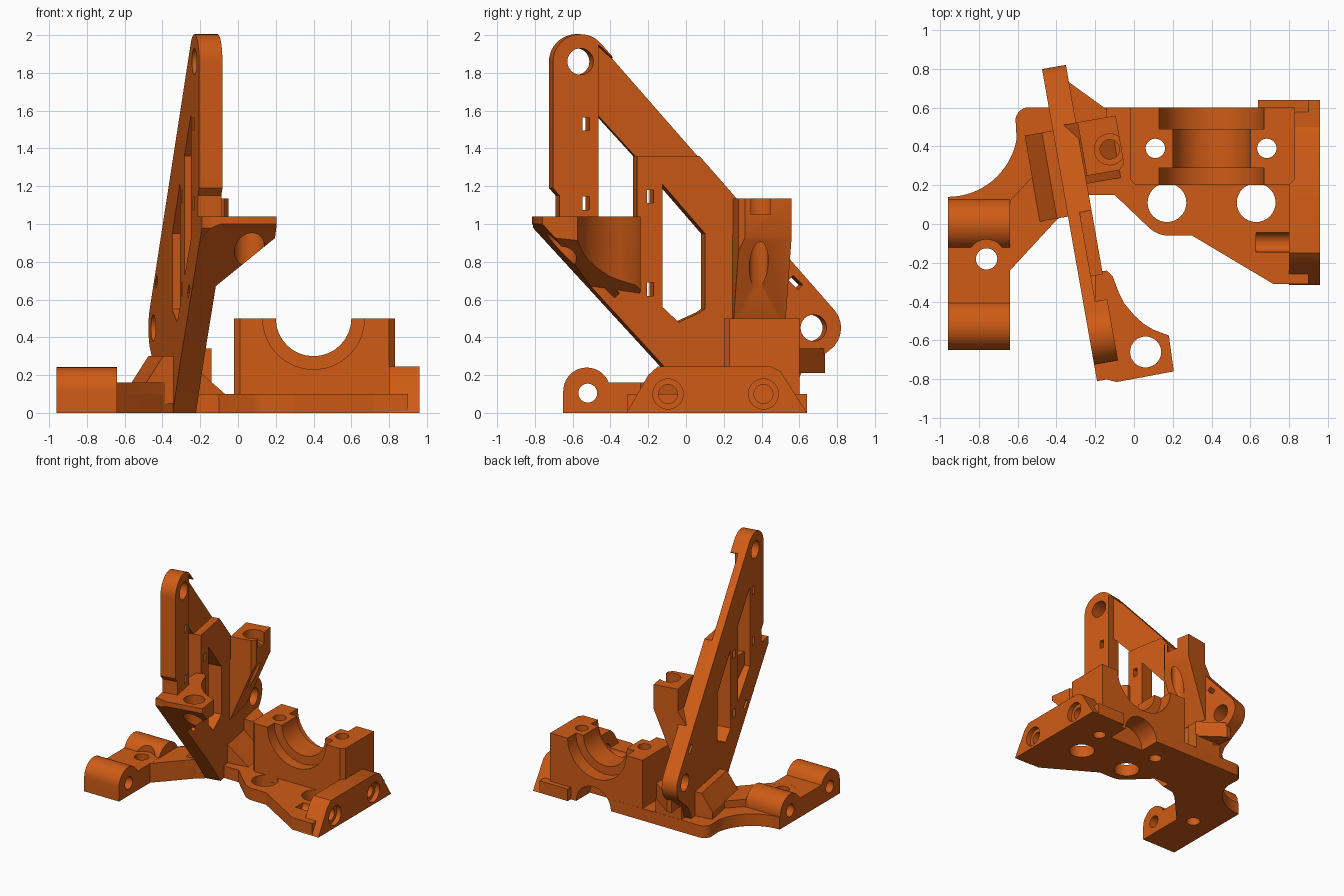
import bpy, bmesh, math
from mathutils import Matrix

if "Cube" in bpy.data.objects:
    bpy.data.objects.remove(bpy.data.objects["Cube"])

orange = bpy.data.materials.new("orange plastic")
orange.diffuse_color = (0.62, 0.105, 0.008, 1)
orange.use_nodes = True
orange.node_tree.nodes["Principled BSDF"].inputs["Base Color"].default_value = orange.diffuse_color
WORLD = Matrix.Identity(4)
# the upright arm is a vertical slab turned ten degrees
ARM = Matrix.Translation((-0.27, 0, 0)) @ Matrix.Rotation(math.radians(10), 4, 'Z')


def arc(cx, cy, r, a0, a1, n=16):
    return [(cx + r * math.cos(math.radians(a0 + (a1 - a0) * i / n)),
             cy + r * math.sin(math.radians(a0 + (a1 - a0) * i / n))) for i in range(n + 1)]


def prism(name, pts, lo, hi, axis='z', frame=WORLD):
    """Extrude a 2D outline along an axis."""
    place = {'z': lambda a, b, h: (a, b, h),
             'x': lambda a, b, h: (h, a, b),
             'y': lambda a, b, h: (a, h, b)}[axis]
    bm = bmesh.new()
    rings = [[bm.verts.new(place(a, b, h)) for a, b in pts] for h in (lo, hi)]
    bm.faces.new(rings[0])
    bm.faces.new(rings[1])
    n = len(pts)
    for i in range(n):
        j = (i + 1) % n
        bm.faces.new((rings[0][i], rings[0][j], rings[1][j], rings[1][i]))
    bmesh.ops.recalc_face_normals(bm, faces=bm.faces)
    bm.transform(frame)
    me = bpy.data.meshes.new(name)
    bm.to_mesh(me)
    bm.free()
    me.materials.append(orange)
    ob = bpy.data.objects.new(name, me)
    bpy.context.collection.objects.link(ob)
    return ob


def hole(a, b, r, lo, hi, axis='z', frame=WORLD):
    return prism("hole_cutter", arc(a, b, r, 0, 360 - 360 / 32, 31), lo, hi, axis, frame)


def cut(parts, cutters):
    """Subtract the cutters from every part, then remove them."""
    for ob in parts:
        bpy.context.view_layer.objects.active = ob
        for c in cutters:
            m = ob.modifiers.new("cut", 'BOOLEAN')
            m.operation, m.solver, m.object = 'DIFFERENCE', 'EXACT', c
            bpy.ops.object.modifier_apply(modifier=m.name)
    for c in cutters:
        bpy.data.objects.remove(c)


# base plate
outline = ([(-0.96, 0.1)] + arc(-0.96, 0.5, 0.36, -90, -10) + arc(-0.54, 0.53, 0.072, 170, 90, 6)
           + [(0.64, 0.6), (0.64, 0.64), (0.9, 0.64), (0.9, -0.31), (0.72, -0.31), (0.30, -0.06)]
           + arc(0.18, 0.09, 0.15, -90, -135, 6)
           + [(-0.1, 0.15), (-0.3, 0.15), (-0.4, 0.02), (-0.64, -0.24), (-0.7, -0.24), (-0.7, 0.1)])
base = prism("base_plate", outline, 0, 0.1)

# bearing block with stepped half-round seat
bearing = prism("bearing_block", [(-0.02, 0.23), (0.01, 0.2), (0.8, 0.2), (0.83, 0.23),
                                  (0.83, 0.6), (-0.02, 0.6)], 0.05, 0.5)
cut([bearing], [hole(0.4, 0.5, 0.2, 0, 1, 'y'), hole(0.4, 0.5, 0.27, 0, 0.29, 'y'),
                hole(0.4, 0.5, 0.27, 0.49, 1, 'y')])

# right-hand end block
end_block = prism("end_block", [(-0.315, 0), (-0.2, 0.2), (-0.15, 0.245), (0.45, 0.245),
                                (0.5, 0.22), (0.64, 0)], 0.8, 0.96, 'x')

# round-topped hinge block on the left
hinge = prism("hinge_block", [(-0.65, 0)] + arc(-0.525, 0.115, 0.125, 180, 21)
              + arc(0.0, 0.112, 0.13, 158, 0) + [(0.13, 0)], -0.96, -0.64, 'x')

# rib linking hinge block and arm
prism("link_rib", [(-0.66, 0.12), (-0.64, 0.12), (-0.5, 0.27), (-0.3, 0.27), (-0.3, 0.1),
                   (-0.4, 0.02), (-0.64, -0.24), (-0.66, -0.24)], 0, 0.16)

# screw and shaft holes through the base group
cut([base], [hole(x, 0.11, 0.1, -1, 0.3) for x in (0.17, 0.63)])
cut([base, bearing], [hole(x, 0.39, 0.05, -1, 1) for x in (0.11, 0.685)]
    + [hole(0.43, 0, 0.16, 0.42, 1, 'y')])
cut([base, bearing, end_block], [hole(y, 0.1, 0.05, 0.63, 1.2, 'x') for y in (-0.095, 0.41)])
cut([end_block], [hole(y, 0.1, 0.08, 0.92, 1.2, 'x') for y in (-0.095, 0.41)])
cut([hinge], [hole(y, 0.105, 0.05, -1.2, -0.5, 'x') for y in (-0.52, 0.0)]
    + [hole(-0.76, -0.18, 0.055, -1, 1), hole(-0.76, -0.18, 0.1, 0.16, 1)])


def side(pts):
    return [(y * 1.015, z) for y, z in pts]


# upright arm with windows, pivot eyes and small slots
arm = prism("upright_arm", side(
    arc(-0.57, 1.86, 0.145, 41, 180) + [(-0.715, 1.19), (-0.68, 1.15), (-0.68, 1.04), (-0.80, 1.04),
                                        (-0.80, 0.98), (-0.13, 0.25), (0.08, 0), (0.5, 0), (0.6, 0.21)]
    + arc(0.665, 0.45, 0.145, -50, 41)), -0.0625, 0.0625, 'x', ARM)
windows = [[(-0.475, 1.585), (-0.27, 1.36), (-0.27, 0.72), (-0.475, 0.93)],
           [(-0.135, 1.21), (0.09, 0.95), (0.09, 0.55), (0.06, 0.53), (-0.05, 0.48), (-0.135, 0.56)]]
cutters = [prism("window_cutter", side(w), -0.5, 0.5, 'x', ARM) for w in windows]
cutters += [hole(y * 1.015, z, 0.07, -0.5, 0.5, 'x', ARM) for y, z in ((-0.57, 1.86), (0.665, 0.45))]
for y, z, turn in ((-0.54, 1.53, 0), (-0.54, 1.11, 0), (-0.2, 1.145, 0), (-0.2, 0.655, 0),
                   (-0.4, 0.645, 45), (0.57, 0.69, 45)):
    c, s = math.cos(math.radians(turn)), math.sin(math.radians(turn))
    box = [(y + a * c - b * s, z + a * s + b * c)
           for a, b in ((-0.018, -0.035), (0.018, -0.035), (0.018, 0.035), (-0.018, 0.035))]
    cutters.append(prism("slot_cutter", side(box), -0.5, 0.5, 'x', ARM))
# the upper diagonal is only half as thick
cutters.append(prism("thin_cutter", side([(-0.475, 1.36), (0.3, 1.36), (0.3, 2.1), (-0.35, 2.1),
                                          (-0.4, 1.88), (-0.475, 1.95)]), 0.0, 0.3, 'x', ARM))
cut([arm], cutters)

# side bracket with sloping underside
bracket = prism("side_bracket", [(-0.2, -0.25), (-0.14, -0.24), (-0.11, -0.27), (-0.08, -0.35), (-0.05, -0.41),
                                 (0, -0.47), (0.05, -0.515), (0.1, -0.545), (0.18, -0.575),
                                 (0.205, -0.76), (-0.09, -0.815), (-0.15, -0.8), (-0.19, -0.76),
                                 (-0.205, -0.7)], 0.5, 1.04)
cut([bracket], [
    prism("slope_cutter", [(-0.832, 1.0), (-0.13, 0.25), (-0.13, 0), (-1.2, 0), (-1.2, 1.0)],
          -1, 1, 'x', ARM),
    prism("slope_cutter", [(0.3, 1.01), (-0.3, 0.523), (-0.3, 0.2), (0.3, 0.2)], -1, 1, 'y'),
    hole(0.06, -0.66, 0.08, 0, 2)])

# screw post tapering into the arm
post = prism("screw_post", [(0.0, 0.4), (0.07, 0.45), (0.27, 0.93), (0.27, 1.135), (0.07, 1.135),
                            (0.07, 0.95), (0, 0.85)], 0.24, 0.52, 'y', ARM)
cut([post], [hole(-0.125, 0.385, 0.05, 0, 2), hole(-0.125, 0.385, 0.08, 1.05, 2),
             prism("corner_cutter", [(0.20, 0.2), (0.3, 0.2), (0.3, 0.3)], 0, 2, 'z', ARM)])

# foot gussets on both sides of the arm and the rear fin
prism("outer_gusset", [(-0.21, 0.05), (-0.21, 0.16), (-0.12, 0.3), (0, 0.3), (0, 0.05)],
      0.05, 0.5, 'y', ARM)
prism("inner_gusset", [(0, 0.05), (0, 0.3), (0.1, 0.22), (0.24, 0.1), (0.24, 0.05)],
      0.2, 0.5, 'y', ARM)
prism("rear_fin", [(-0.38, 0.73), (-0.34, 0.735), (-0.14, 0.59), (-0.14, 0.5), (-0.36, 0.5)], 0.21, 0.34)
prism("rear_fin_foot", [(-0.38, 0.6), (-0.14, 0.6), (-0.14, 0.5), (-0.36, 0.5)], 0.05, 0.22)

# crisp edges, smooth curves
bpy.ops.object.select_all(action='SELECT')
bpy.context.view_layer.objects.active = base
bpy.ops.object.shade_smooth_by_angle(angle=math.radians(30))
